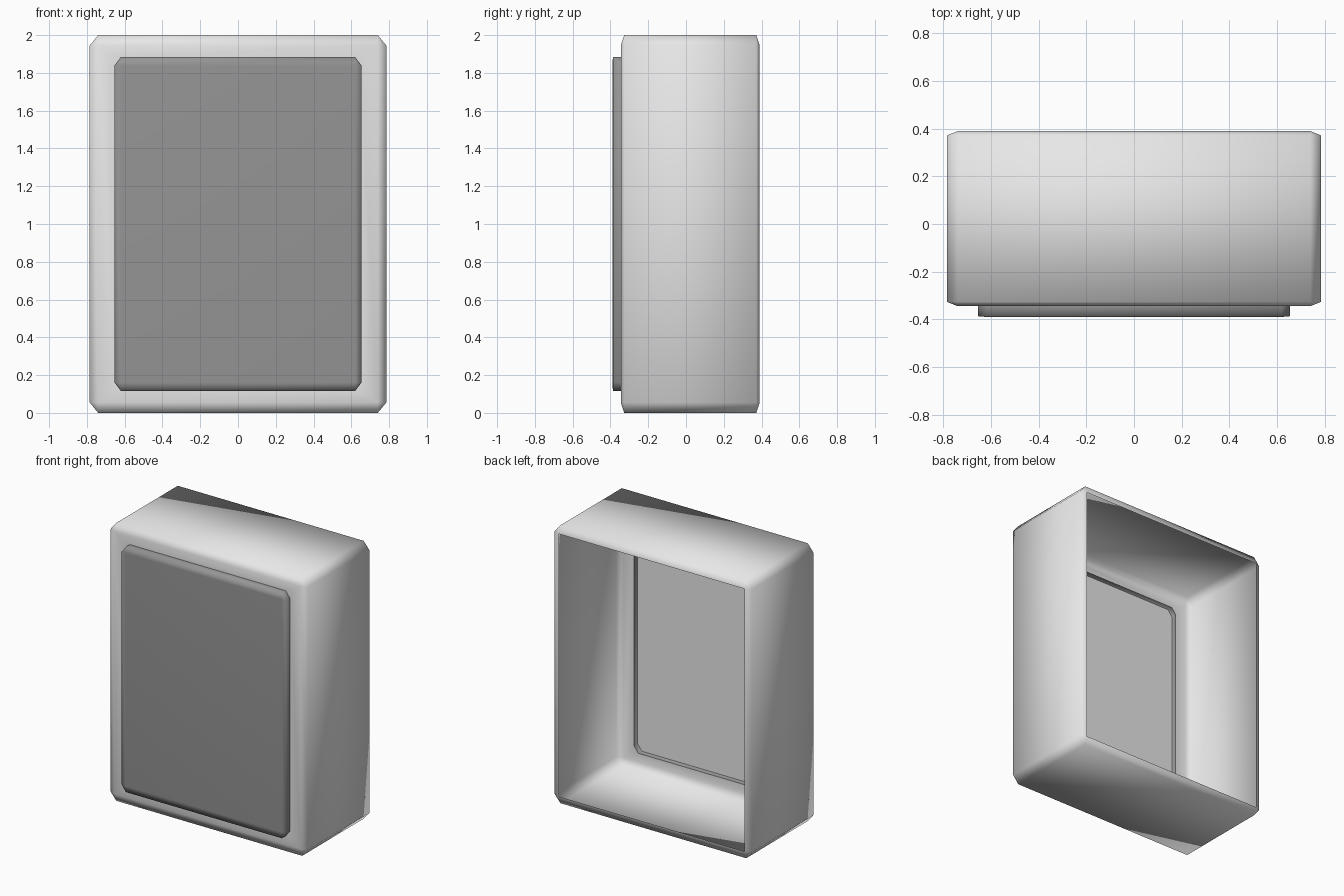
import bpy
import bmesh

cube = bpy.data.objects.get("Cube")
if cube:
    bpy.data.objects.remove(cube, do_unlink=True)


def material(name, value):
    mat = bpy.data.materials.new(name)
    mat.use_nodes = True
    color = (value, value, value, 1)
    mat.diffuse_color = color
    mat.node_tree.nodes["Principled BSDF"].inputs["Base Color"].default_value = color
    return mat


light_grey = material("light_grey", 0.8)
dark_grey = material("dark_grey", 0.3)


def ring(y, hx, hz, cx=0, cz=0):
    """Upright rectangle outline with cut corners, around the model's centre."""
    quarter = [(hx, hz - cz), (hx - cx, hz)]
    points = []
    for sx, sz in ((1, 1), (-1, 1), (-1, -1), (1, -1)):
        corner = quarter if sx * sz > 0 else quarter[::-1]
        points += [(sx * x, y, 1 + sz * z) for x, z in corner]
    return points


def loft(name, rings, mat, cap=False):
    """Join outlines into a smooth shell, optionally closing the last one."""
    bm = bmesh.new()
    loops = [[bm.verts.new(p) for p in r] for r in rings]
    for a, b in zip(loops, loops[1:]):
        for i in range(len(a)):
            j = (i + 1) % len(a)
            bm.faces.new((a[i], a[j], b[j], b[i]))
    if cap:
        bm.faces.new(loops[-1])
    bmesh.ops.remove_doubles(bm, verts=bm.verts, dist=0.0005)
    bmesh.ops.recalc_face_normals(bm, faces=bm.faces)
    # Point the shell outwards
    if sum(f.normal.dot(f.calc_center_median() - f.calc_center_median().project((0, 0, 1))
                        ) * f.calc_area() for f in bm.faces) < 0:
        bmesh.ops.reverse_faces(bm, faces=bm.faces)
    for f in bm.faces:
        f.smooth = True
    mesh = bpy.data.meshes.new(name)
    bm.to_mesh(mesh)
    bm.free()
    mesh.materials.append(mat)
    obj = bpy.data.objects.new(name, mesh)
    bpy.context.collection.objects.link(obj)
    return obj


# Bevelled housing, open at the back, with an opening in the front wall
loft("housing", [
    ring(0.39, 0.74, 0.945),
    ring(0.372, 0.785, 1, 0.045, 0.055),
    ring(-0.327, 0.785, 1, 0.045, 0.055),
    ring(-0.345, 0.74, 0.945),
    ring(-0.345, 0.655, 0.883, 0.034, 0.045),
], light_grey)

# Raised dark front panel with a shallow bevel
loft("front_panel", [
    ring(-0.345, 0.655, 0.883, 0.034, 0.045),
    ring(-0.387, 0.655, 0.883, 0.034, 0.045),
    ring(-0.39, 0.621, 0.838),
], dark_grey, cap=True)

# Light lining on the inside of the front panel
loft("panel_lining", [ring(-0.383, 0.654, 0.882, 0.034, 0.045)], light_grey, cap=True)
